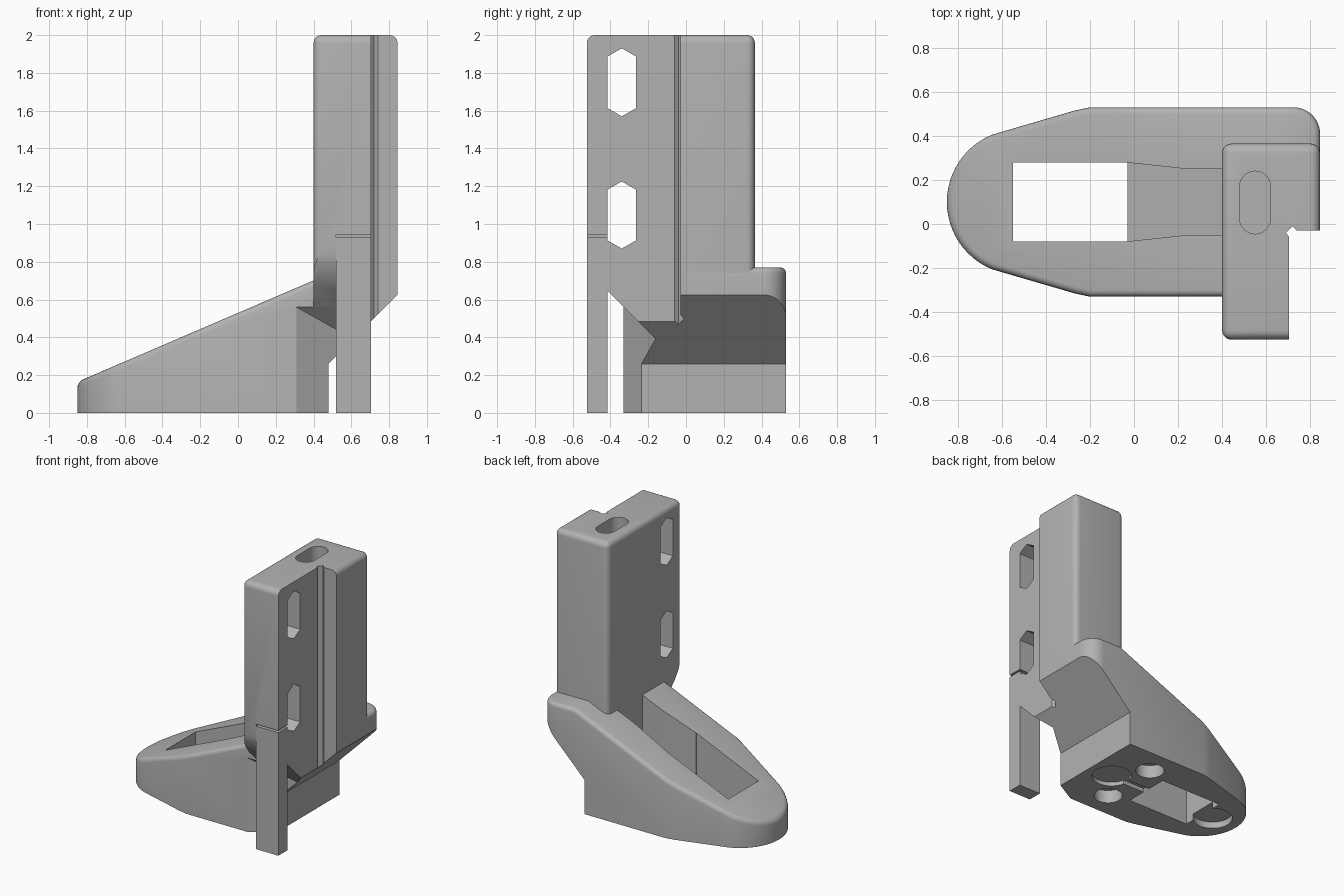
import bpy, bmesh
from math import sin, cos, pi, radians

if "Cube" in bpy.data.objects:
    bpy.data.objects.remove(bpy.data.objects["Cube"])

grey = bpy.data.materials.new("plain_grey")
grey.use_nodes = True
COLOUR = (0.45, 0.45, 0.45, 1)
grey.diffuse_color = COLOUR
grey.node_tree.nodes["Principled BSDF"].inputs["Base Color"].default_value = COLOUR


def prism(name, outline, low, high, axis="z"):
    """Extrude a 2D outline along an axis; low/high may be functions of the point."""
    def place(p, h):
        h = h(*p) if callable(h) else h
        return {"x": (h, *p), "y": (p[0], h, p[1]), "z": (*p, h)}[axis]
    bm = bmesh.new()
    rings = [[bm.verts.new(place(p, h)) for p in outline] for h in (low, high)]
    for ring in rings:
        bm.faces.new(ring)
    n = len(outline)
    for i in range(n):
        j = (i + 1) % n
        bm.faces.new((rings[0][i], rings[0][j], rings[1][j], rings[1][i]))
    bmesh.ops.recalc_face_normals(bm, faces=bm.faces)
    mesh = bpy.data.meshes.new(name)
    bm.to_mesh(mesh)
    bm.free()
    mesh.materials.append(grey)
    obj = bpy.data.objects.new(name, mesh)
    bpy.context.collection.objects.link(obj)
    return obj


def rect(x0, x1, y0, y1):
    return [(x0, y0), (x1, y0), (x1, y1), (x0, y1)]


def arc(cx, cy, r, start, end, steps=12):
    angles = [radians(start + (end - start) * i / steps) for i in range(steps + 1)]
    return [(cx + r * cos(a), cy + r * sin(a)) for a in angles]


def apply(obj, modifier):
    bpy.context.view_layer.objects.active = obj
    bpy.ops.object.modifier_apply(modifier=modifier.name)


def combine(obj, tool, operation="DIFFERENCE"):
    mod = obj.modifiers.new("cut", "BOOLEAN")
    mod.operation, mod.solver, mod.object = operation, "EXACT", tool
    apply(obj, mod)
    bpy.data.objects.remove(tool)


def trim_underside(obj):
    """Slanted overhang on the right, and the slanted corner under the front."""
    overhang = [(0.48, -1), (0.48, 0.26), (1.2, 0.98), (1.2, -1)]
    combine(obj, prism("overhang_cutter", overhang, -1, 1, "y"))
    corner = [(0.30, -0.335), (0.30, -0.9), (1.0, -0.9), (1.0, 0.055)]
    combine(obj, prism("corner_cutter", corner, -1, lambda x, y: 0.23 - y))


# Foot: plan outline crossed with the wedge profile, top edges rounded
plan = arc(-0.50, 0.1, 0.35, 250, 110, 24)
plan = arc(-0.52, 0.1, 0.33, 248, 112, 24)
plan += [(-0.27, 0.515), (-0.20, 0.53)]
plan += arc(0.725, 0.41, 0.12, 90, 0)
plan += [(0.845, 0.0), (0.68, 0.0), (0.68, -0.33), (-0.20, -0.33), (-0.27, -0.315)]
foot = prism("foot", plan, -0.3, 1.2)
wedge = [(-1, -0.2), (-1, 0.10), (0.56, 0.77), (1, 0.77), (1, -0.2)]
combine(foot, prism("wedge_tool", wedge, -1, 1, "y"), "INTERSECT")
bm = bmesh.new()
bm.from_mesh(foot.data)
rim = [e for e in bm.edges if len(e.link_faces) == 2
       and max(f.normal.z for f in e.link_faces) > 0.8
       and min(f.normal.z for f in e.link_faces) < 0.2]
bmesh.ops.bevel(bm, geom=rim, offset=0.03, segments=4, profile=0.5, affect="EDGES")
bm.to_mesh(foot.data)
bm.free()
combine(foot, prism("ground_cutter", rect(-2, 2, -2, 2), -1, 0))
trim_underside(foot)

# Through window, then a narrowing channel with a ramped floor
combine(foot, prism("window_cutter", rect(-0.55, -0.03, -0.08, 0.28), -0.5, 1))
channel = [(-0.04, -0.08), (0.24, -0.05), (0.42, -0.05),
           (0.42, 0.25), (0.24, 0.25), (-0.04, 0.28)]
combine(foot, prism("channel_cutter", channel, lambda x, y: 0.147 + 0.56 * x, 1))

# Recesses in the sole
for cx, cy, r, depth in ((-0.64, 0.1, 0.14, 0.05), (0.29, 0.1, 0.14, 0.03),
                         (0.13, 0.33, 0.1, 0.1), (0.13, -0.13, 0.1, 0.1)):
    combine(foot, prism("recess_cutter", arc(cx, cy, r, 0, 352.5, 47), -0.1, depth))
combine(foot, prism("slit_cutter", rect(-0.1, 0.2, 0.07, 0.13), -0.1, 0.03))

# Column with a thinner front plate and a V groove where they meet
L, R, F, B, STEP = 0.40, 0.845, -0.525, 0.365, 0.705
section = [(L, F), (STEP, F), (STEP, -0.06), (0.69, -0.04), (0.72, -0.01),
           (0.74, -0.03), (R, -0.03), (R, B), (L, B)]
column = prism("column", section, 0.3, 2)
bm = bmesh.new()
bm.from_mesh(column.data)


def same(edge, axis, value):
    return all(abs(v.co[axis] - value) < 1e-4 for v in edge.verts)


def rounded(e):
    sides = [same(e, 0, L), same(e, 0, R), same(e, 1, F), same(e, 1, B)]
    upright = sum(sides) == 2
    return upright and not same(e, 0, STEP) or same(e, 2, 2) and any(sides)


bmesh.ops.bevel(bm, geom=[e for e in bm.edges if rounded(e)], offset=0.042,
                segments=5, profile=0.5, affect="EDGES")
bm.to_mesh(column.data)
bm.free()
trim_underside(column)

# Softened lower front edge and the seat for the support leg
lip = [(-0.6, 0.9), (-0.53, 0.87), (-0.515, 0.80), (-0.485, 0.735),
       (-0.44, 0.67), (-0.6, 0.6)]
combine(column, prism("lip_cutter", lip, 0.3, 0.9, "x"))
combine(column, prism("leg_seat_cutter", rect(0.52, 0.8, -0.6, -0.415), 0, 0.945))

# Two long hexagonal holes through the plate
for z0, z1 in ((0.87, 1.225), (1.57, 1.93)):
    hexagon = [(-0.34, z0), (-0.265, z0 + 0.043), (-0.265, z1 - 0.043),
               (-0.34, z1), (-0.415, z1 - 0.043), (-0.415, z0 + 0.043)]
    combine(column, prism("hex_cutter", hexagon, 0.2, 0.9, "x"))

# Rounded pocket in the top
pocket = arc(0.55, 0.17, 0.07, 0, 180) + arc(0.55, 0.025, 0.07, 180, 360)
combine(column, prism("pocket_cutter", pocket, 0.9, 2.2))

# Slim support leg
leg = prism("support_leg", rect(0.52, STEP, F, -0.415), 0, 0.93)

for obj in (foot, column, leg):
    bpy.ops.object.select_all(action="DESELECT")
    obj.select_set(True)
    bpy.context.view_layer.objects.active = obj
    bpy.ops.object.shade_smooth_by_angle(angle=radians(25))
